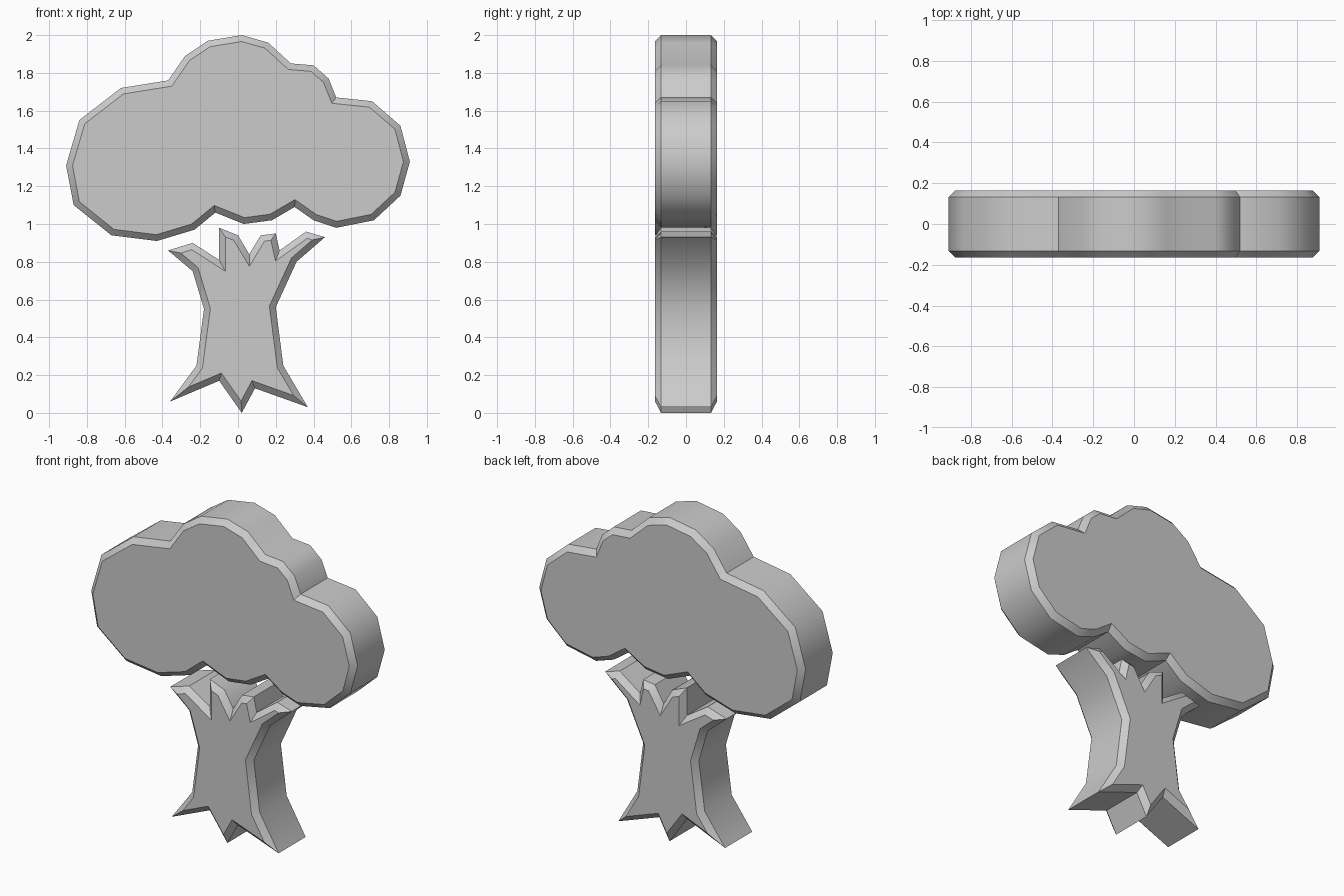
import bpy
import bmesh
import math
from mathutils import Vector

cube = bpy.data.objects.get("Cube")
if cube:
    bpy.data.objects.remove(cube, do_unlink=True)

HALF_DEPTH = 0.165
BEVEL = 0.033


def make_material(name, color):
    material = bpy.data.materials.new(name)
    material.use_nodes = True
    material.diffuse_color = color
    material.node_tree.nodes["Principled BSDF"].inputs["Base Color"].default_value = color
    return material


def inset_outline(points, distance):
    """Move every edge of a clockwise outline inward by the same distance."""
    result = []
    for i, point in enumerate(points):
        before = (point - points[i - 1]).normalized()
        after = (points[(i + 1) % len(points)] - point).normalized()
        normal_a = Vector((before.y, -before.x))
        normal_b = Vector((after.y, -after.x))
        miter = (normal_a + normal_b) / (1 + normal_a.dot(normal_b))
        result.append(point + miter * distance)
    return result


def bevelled_slab(name, outline, material):
    """Extrude an x-z outline along y, with chamfered front and back rims."""
    outer = [Vector(p) for p in outline]
    inner = inset_outline(outer, BEVEL)
    side = HALF_DEPTH - BEVEL
    layers = [(inner, -HALF_DEPTH), (outer, -side), (outer, side), (inner, HALF_DEPTH)]

    bm = bmesh.new()
    rings = [[bm.verts.new((p.x, y, p.y)) for p in ring] for ring, y in layers]
    for ring_a, ring_b in zip(rings, rings[1:]):
        for i in range(len(outer)):
            bm.faces.new((ring_a[i - 1], ring_a[i], ring_b[i], ring_b[i - 1]))
    bm.faces.new(rings[0])
    bm.faces.new(rings[-1])
    bmesh.ops.recalc_face_normals(bm, faces=bm.faces)
    for face in bm.faces:
        face.smooth = True

    mesh = bpy.data.meshes.new(name)
    bm.to_mesh(mesh)
    bm.free()
    mesh.set_sharp_from_angle(angle=math.radians(40))
    mesh.materials.append(material)
    obj = bpy.data.objects.new(name, mesh)
    bpy.context.collection.objects.link(obj)
    return obj


grey = make_material("light grey", (0.6, 0.6, 0.6, 1))

# Leafy crown: lobed cloud shape, clockwise from the top
crown_outline = [
    (.02, 2), (.16, 1.96), (.28, 1.85), (.4, 1.84), (.48, 1.77), (.52, 1.67),
    (.71, 1.65), (.86, 1.52), (.91, 1.33), (.86, 1.15), (.72, 1.02), (.52, .98),
    (.4, 1.02), (.3, 1.09), (.18, 1.02), (.03, 1), (-.12, 1.06), (-.23, .97),
    (-.43, .91), (-.67, .94), (-.87, 1.1), (-.91, 1.31), (-.84, 1.55),
    (-.62, 1.72), (-.37, 1.76), (-.28, 1.89), (-.16, 1.97),
]
bevelled_slab("crown", crown_outline, grey)

# Trunk: branch stubs on top, flared roots below, clockwise from the left branch
trunk_outline = [
    (-.37, .86), (-.24, .9), (-.1, .81), (-.1, .98), (0, .94), (.06, .84),
    (.12, .94), (.2, .95), (.22, .86), (.36, .96), (.46, .93), (.31, .8),
    (.2, .56), (.24, .25), (.37, .03), (.09, .13), (.02, 0), (-.1, .17),
    (-.36, .06), (-.22, .25), (-.18, .55), (-.24, .75),
]
bevelled_slab("trunk", trunk_outline, grey)
